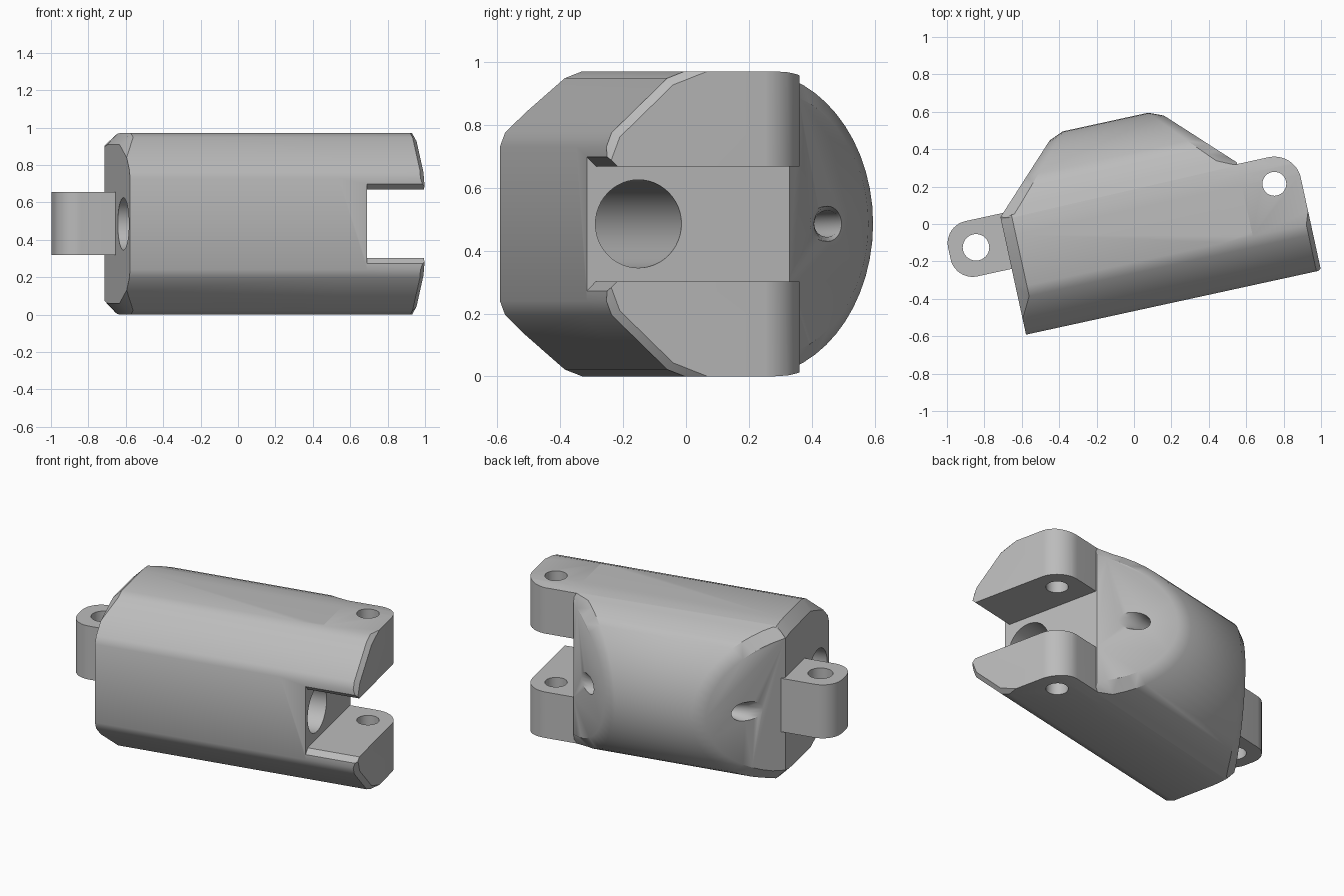
import bpy, bmesh
from math import sin, cos, pi, radians
from mathutils import Matrix, Vector

cube = bpy.data.objects.get("Cube")
if cube:
    bpy.data.objects.remove(cube, do_unlink=True)

H = 0.97          # height
MID = H / 2
END = 0.924       # fork end
STEP = 0.607      # where the fork begins
BACK = -0.69      # tongue end
TURN = Matrix.Rotation(radians(12.3), 4, 'Z')

grey = bpy.data.materials.new("plain grey")
grey.use_nodes = True
grey.diffuse_color = (0.5, 0.5, 0.5, 1)
grey.node_tree.nodes["Principled BSDF"].inputs["Base Color"].default_value = (0.5, 0.5, 0.5, 1)


def prism(points, axis, a, b):
    """Extrude a 2D outline along x (points are y, z) or z (points are x, y)."""
    bm = bmesh.new()
    rings = []
    for t in (a, b):
        rings.append([bm.verts.new((t, p, q) if axis == 'x' else (p, q, t)) for p, q in points])
    n = len(points)
    bm.faces.new(rings[0])
    bm.faces.new(rings[1])
    for i in range(n):
        j = (i + 1) % n
        bm.faces.new((rings[0][i], rings[0][j], rings[1][j], rings[1][i]))
    bmesh.ops.recalc_face_normals(bm, faces=bm.faces[:])
    return bm


def make(name, bm):
    me = bpy.data.meshes.new(name)
    bm.to_mesh(me)
    bm.free()
    ob = bpy.data.objects.new(name, me)
    bpy.context.collection.objects.link(ob)
    me.materials.append(grey)
    return ob


def combine(ob, other, operation):
    """Apply a boolean and discard the helper."""
    mod = ob.modifiers.new("cut", 'BOOLEAN')
    mod.object, mod.operation, mod.solver = other, operation, 'EXACT'
    deps = bpy.context.evaluated_depsgraph_get()
    deps.update()
    me = bpy.data.meshes.new_from_object(ob.evaluated_get(deps))
    ob.modifiers.clear()
    ob.data = me
    bpy.data.objects.remove(other, do_unlink=True)


def arc(cx, cy, r, a0, a1, n):
    return [(cx + r * cos(radians(a0 + (a1 - a0) * i / n)),
             cy + r * sin(radians(a0 + (a1 - a0) * i / n))) for i in range(n + 1)]


def slice_off(bm, co, no):
    cut = bmesh.ops.bisect_plane(bm, geom=bm.verts[:] + bm.edges[:] + bm.faces[:],
                                 plane_co=co, plane_no=no, clear_outer=True)
    bmesh.ops.holes_fill(bm, edges=[e for e in bm.edges if e.is_boundary], sides=0)
    bmesh.ops.recalc_face_normals(bm, faces=bm.faces[:])


def bevel_rim(bm, width, rule):
    edges = [e for e in bm.edges if all(rule(v.co) for v in e.verts)
             and abs(e.verts[0].co.z - e.verts[1].co.z) < 0.3]
    bmesh.ops.bevel(bm, geom=edges, offset=width, offset_type='WIDTH', segments=1,
                    profile=0.5, affect='EDGES', clamp_overlap=False)


def hole(ob, x, y, r):
    combine(ob, make("hole_cutter", prism(arc(x, y, r, 0, 348.75, 31), 'z', -0.2, 1.2)), 'DIFFERENCE')


# Cross-section: chamfered front, half-round back
lower = [(-0.2, 0), (-0.257, 0.022), (-0.438, 0.195), (-0.455, 0.24)]
section = lower[::-1] + arc(0.08, MID, MID, -90, 90, 28) + [(y, H - z) for y, z in lower]

# Main body with two slanted back corners and chamfered rims
bm = prism(section, 'x', BACK, STEP)
left_co, left_no = Vector((BACK, 0.188, 0)), Vector((-1, 1, 0)).normalized()
right_co, right_no = Vector((STEP, 0.205, 0)), Vector((1, 1, 0)).normalized()
slice_off(bm, left_co, left_no)
slice_off(bm, right_co, right_no)
bevel_rim(bm, 0.085, lambda c: abs((c - right_co).dot(right_no)) < 1e-4)
bevel_rim(bm, 0.085, lambda c: abs((c - left_co).dot(left_no)) < 1e-4
          or (abs(c.x - BACK) < 1e-4 and c.y > -0.27))
body = make("body", bm)

# Fork block with rounded back corner
bm = prism(section, 'x', 0.45, END)
bevel_rim(bm, 0.035, lambda c: c.x > END - 1e-4 and c.y < -0.19)
fork = make("fork", bm)
outline = [(0.3, -1), (END + 0.0005, -1)] + arc(0.779, 0.05, 0.1455, 0, 90, 12) + [(0.3, 0.1955)]
combine(fork, make("fork_outline", prism(outline, 'z', -0.2, 1.2)), 'INTERSECT')
combine(body, fork, 'UNION')

# Slot between the fork arms, flared at the front
half = [(-0.5, 0.2575), (-0.425, 0.183), (0.19, 0.183), (0.9, 0.183)]
slot = [(y, MID - h) for y, h in half] + [(y, MID + h) for y, h in half[::-1]]
combine(body, make("slot_cutter", prism(slot, 'x', STEP, 1.3)), 'DIFFERENCE')

# Lengthwise bore, fork pin hole
combine(body, make("bore_cutter", prism(arc(-0.287, MID, 0.14, 0, 352.5, 47), 'x', -1, 1)), 'DIFFERENCE')
hole(body, 0.779, 0.05, 0.064)

# Small flared channel between the slanted corners
bm = bmesh.new()
sides = 24
rings = []
for x, r in ((-0.66, 0.12), (-0.52, 0.06), (-0.44, 0.042), (0.38, 0.042), (0.46, 0.06), (0.6, 0.12)):
    rings.append([bm.verts.new((x, 0.376 + r * cos(2 * pi * i / sides), MID + r * sin(2 * pi * i / sides)))
                  for i in range(sides)])
for a, b in zip(rings, rings[1:]):
    for i in range(sides):
        j = (i + 1) % sides
        bm.faces.new((a[i], a[j], b[j], b[i]))
bm.faces.new(rings[0])
bm.faces.new(rings[-1])
bmesh.ops.recalc_face_normals(bm, faces=bm.faces[:])
combine(body, make("channel_cutter", bm), 'DIFFERENCE')

# Tongue at the other end
tongue_outline = ([(-0.6, 0.207)] + arc(-0.878, 0.087, 0.12, 90, 180, 10)
                  + arc(-0.878, 0.025, 0.12, 180, 270, 10) + [(-0.6, -0.095)])
tongue = make("tongue", prism(tongue_outline, 'z', 0.32, 0.655))
hole(tongue, -0.852, 0.058, 0.071)

# Place and shade
for ob in (body, tongue):
    ob.data.transform(TURN)
    bpy.ops.object.select_all(action='DESELECT')
    ob.select_set(True)
    bpy.context.view_layer.objects.active = ob
    bpy.ops.object.shade_smooth_by_angle(angle=radians(32))
